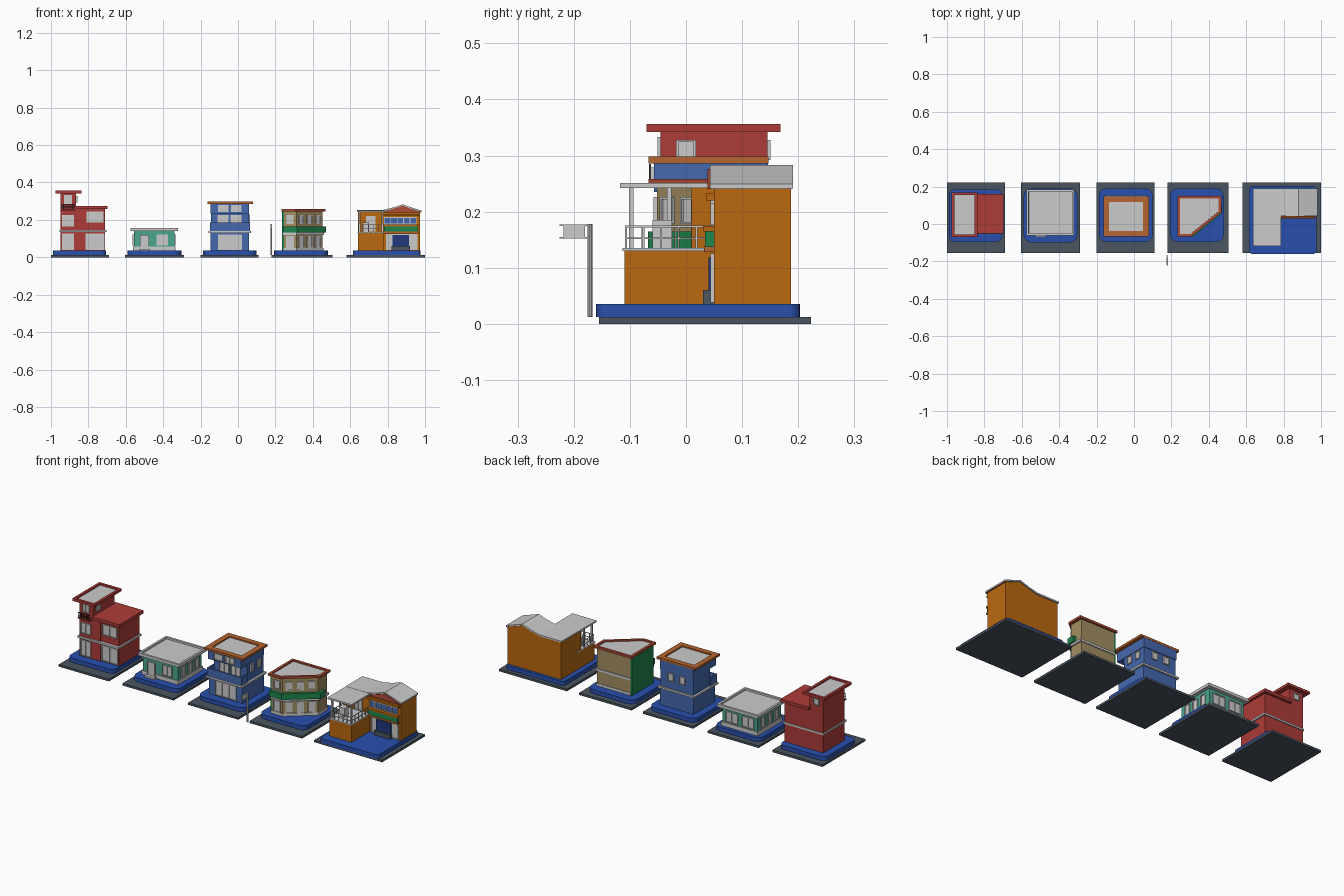
import bpy, bmesh, math
from mathutils import Matrix, Vector

if "Cube" in bpy.data.objects:
    bpy.data.objects.remove(bpy.data.objects["Cube"])

RED, BRICK, RUST = (.42, .045, .04), (.43, .075, .04), (.46, .13, .03)
BLUE, MID, TEAL = (.022, .08, .42), (.06, .14, .43), (.07, .38, .28)
TAN, GREEN, ORANGE = (.36, .27, .12), (.013, .24, .075), (.5, .14, .005)
SLATE, DARK, NAVY = (.07, .09, .115), (.03, .03, .035), (.015, .04, .2)
mats = {}


def finish(name, bm, color=None):
    bmesh.ops.recalc_face_normals(bm, faces=bm.faces[:])
    me = bpy.data.meshes.new(name)
    bm.to_mesh(me)
    bm.free()
    ob = bpy.data.objects.new(name, me)
    bpy.context.collection.objects.link(ob)
    if color:
        if color not in mats:
            mats[color] = bpy.data.materials.new("paint_%d" % len(mats))
            mats[color].diffuse_color = (*color, 1)
        me.materials.append(mats[color])
    return ob


def add_box(bm, x0, x1, y0, y1, z0, z1, mat=Matrix()):
    m = Matrix.Translation(((x0 + x1) / 2, (y0 + y1) / 2, (z0 + z1) / 2)) @ Matrix.Diagonal((x1 - x0, y1 - y0, z1 - z0, 1))
    bmesh.ops.create_cube(bm, size=1, matrix=mat @ m)


def box(name, x0, x1, y0, y1, z0, z1, color=None):
    bm = bmesh.new()
    add_box(bm, x0, x1, y0, y1, z0, z1)
    return finish(name, bm, color)


def prism_bm(pts, a, b, axis='z'):
    bm = bmesh.new()
    rows = [[bm.verts.new((p, q, h) if axis == 'z' else (p, h, q)) for p, q in pts] for h in (a, b)]
    n = len(pts)
    bm.faces.new(rows[0])
    top = bm.faces.new(rows[1])
    for i in range(n):
        j = (i + 1) % n
        bm.faces.new((rows[0][i], rows[0][j], rows[1][j], rows[1][i]))
    bmesh.ops.recalc_face_normals(bm, faces=bm.faces[:])
    return bm, top


def prism(name, pts, a, b, color=None, axis='z'):
    return finish(name, prism_bm(pts, a, b, axis)[0], color)


def rect(x0, x1, y0, y1):
    return [(x0, y0), (x1, y0), (x1, y1), (x0, y1)]


def parapet(name, pts, z0, z1, rim, color=None):
    # slab with raised rim and a grey sunken deck
    bm, top = prism_bm(pts, z0, z1)
    bmesh.ops.inset_region(bm, faces=[top], thickness=rim, use_even_offset=True)
    bmesh.ops.inset_region(bm, faces=[top], thickness=.0004, depth=-(z1 - z0) * .6)
    top.material_index = 1
    ob = finish(name, bm, color)
    if color:
        ob.data.materials.append(mats.setdefault('deck', bpy.data.materials.new("deck")))


def plot(name, gx, bx, by, r):
    # slate ground slab and rounded blue pavement
    box(name + "_ground", *gx, -.155, .223, 0, .012, SLATE)
    bm, _ = prism_bm(rect(*bx, *by), .012, .035)
    up = [e for e in bm.edges if abs((e.verts[0].co - e.verts[1].co).z) > .01]
    bmesh.ops.bevel(bm, geom=up, offset=r, segments=5, profile=.5, affect='EDGES')
    finish(name + "_pavement", bm, BLUE)


def window(name, x, y, z0, z1, w, deg=0, panes=1, color=None):
    # framed opening centred on (x, y), facing -y turned by deg
    M = Matrix.Translation((x, y, 0)) @ Matrix.Rotation(math.radians(deg), 4, 'Z')
    f = .004
    bm = bmesh.new()
    for i in range(panes + 1):
        c = -w / 2 + f / 2 + i * (w - f) / panes
        add_box(bm, c - f / 2, c + f / 2, -.006, .002, z0, z1, M)
    for a in (z0, z1 - f):
        add_box(bm, -w / 2, w / 2, -.006, .002, a, a + f, M)
    finish(name + "_frame", bm)
    bm = bmesh.new()
    add_box(bm, -w / 2 + f / 2, w / 2 - f / 2, -.002, .002, z0 + f / 2, z1 - f / 2, M)
    finish(name + "_pane", bm, color)


def railing(name, p, q, z0, z1, posts, t=.003, color=None):
    p, q = Vector((*p, 0)), Vector((*q, 0))
    d = q - p
    M = Matrix.Translation(p) @ Matrix.Rotation(math.atan2(d.y, d.x), 4, 'Z')
    L = d.length
    bm = bmesh.new()
    for z in (z1, (z0 + z1) / 2):
        add_box(bm, 0, L, -t / 2, t / 2, z - t, z, M)
    for i in range(posts):
        c = L * i / (posts - 1)
        add_box(bm, c - t / 2, c + t / 2, -t / 2, t / 2, z0, z1, M)
    finish(name, bm, color)


plot("red_house", (-1, -.69), (-.99, -.705), (-.095, .185), .03)
plot("teal_house", (-.605, -.29), (-.59, -.303), (-.098, .19), .04)
plot("blue_house", (-.2, .11), (-.188, .1), (-.095, .19), .04)
plot("tan_house", (.18, .505), (.192, .48), (-.095, .19), .04)
plot("orange_house", (.58, 1), (.614, .977), (-.16, .203), .02)

# Red house: tower and lower wing
box("red_tower", -.95, -.865, -.045, .145, .035, .345, RED)
box("red_wing", -.866, -.71, -.038, .145, .035, .26, RED)
box("red_wing_roof", -.87, -.697, -.052, .16, .258, .275, RED)
parapet("red_tower_roof", rect(-.975, -.838, -.07, .168), .342, .356, .014, RED)
box("red_ledge", -.955, -.702, -.054, .15, .136, .146)
box("red_pilaster", -.866, -.82, -.043, -.03, .035, .258, RED)
for i, (x, y, a, b, w) in enumerate([(-.908, -.045, .04, .128, .064), (-.765, -.038, .04, .128, .1),
                                     (-.908, -.045, .165, .225, .064), (-.765, -.038, .185, .245, .09),
                                     (-.908, -.045, .285, .333, .042)]):
    window("red_front_window_%d" % i, x, y, a, b, w, 0, 2)
window("red_tower_side_window", -.865, .0, .292, .328, .035, 90)
window("red_tower_back_window", -.908, .145, .292, .328, .035, 180)
box("red_balcony_floor", -.945, -.87, -.066, -.04, .25, .256, RED)
railing("red_balcony_rail", (-.943, -.064), (-.872, -.064), .256, .285, 8, .003, DARK)

# Teal house
box("teal_walls", -.557, -.34, -.045, .165, .035, .142, TEAL)
box("teal_plinth", -.562, -.335, -.05, .17, .035, .057)
parapet("teal_roof", rect(-.575, -.32, -.062, .185), .14, .156, .012)
window("teal_door", -.5, -.05, .04, .12, .048)
box("teal_door_step", -.53, -.47, -.07, -.048, .035, .045)
window("teal_front_window", -.405, -.045, .063, .122, .06, 0, 2)
for i, y in enumerate((0, .06, .12)):
    window("teal_left_window_%d" % i, -.557, y, .062, .122, .035, -90)
    window("teal_right_window_%d" % i, -.34, y, .062, .122, .035, 90)
for i, x in enumerate((-.5, -.4)):
    window("teal_back_window_%d" % i, x, .165, .062, .122, .075, 180, 2)

# Blue house: middle storey set back behind a balcony
box("blue_ground_floor", -.147, .06, -.045, .143, .035, .14, MID)
box("blue_middle_floor", -.145, .058, -.005, .143, .14, .24, MID)
box("blue_top_floor", -.147, .06, -.057, .146, .235, .29, MID)
parapet("blue_roof", rect(-.163, .079, -.067, .147), .286, .298, .03, RUST)
box("blue_ledge", -.157, .07, -.062, .152, .13, .14)
box("blue_balcony_front", -.15, .063, -.06, -.052, .14, .185, MID)
for s, x in (("left", -.15), ("right", .055)):
    box("blue_balcony_" + s, x, x + .008, -.056, 0, .14, .185, MID)
window("blue_shopfront", -.043, -.045, .04, .122, .13, 0, 3)
for i, x in enumerate((-.08, -.01)):
    window("blue_middle_window_%d" % i, x, -.005, .15, .225, .06, 0, 2)
    window("blue_top_window_%d" % i, x, -.057, .243, .279, .056, 0, 2)
    window("blue_back_window_%d" % i, x, .146, .185, .228, .035, 180)
for i, y in enumerate((.04, .1)):
    window("blue_right_window_%d" % i, .059, y, .185, .228, .03, 90)

# Tan house with chamfered corner
wall = [(.245, -.052), (.312, -.052), (.452, .062), (.452, .14), (.245, .14)]
prism("tan_walls", wall, .035, .25, TAN)
box("tan_green_side_wall", .236, .246, -.052, .14, .035, .249, GREEN)
parapet("tan_roof", [(.232, -.067), (.308, -.067), (.467, .062), (.467, .15), (.232, .15)], .246, .258, .014, BRICK)
band = [(.24, -.068), (.316, -.068), (.47, .057), (.47, .1), (.24, .1)]
prism("tan_balcony", band, .132, .165, GREEN)
prism("tan_ledge", [(.24, -.06), (.314, -.06), (.461, .06), (.461, .145), (.24, .145)], .12, .132)
prism("tan_plinth", [(.243, -.056), (.313, -.056), (.456, .061), (.456, .143), (.243, .143)], .035, .05)
window("tan_front_upper_window", .278, -.052, .178, .226, .04, 0)
window("tan_front_door", .278, -.052, .05, .115, .045, 0)
for i, t in enumerate((.18, .5, .82)):
    x, y = .312 + .14 * t, -.052 + .114 * t
    window("tan_corner_window_%d" % i, x, y, .178, .226, .034, 39.2)
    window("tan_corner_door_%d" % i, x, y, .05, .115, .036, 39.2)

# Orange house: back wing with gable, front wing with covered terrace
profile = [(.642, .242), (.77, .242), (.825, .255), (.88, .273), (.972, .242)]
prism("orange_back_wing", [(.642, .035), (.972, .035)] + profile[::-1], .05, .187, ORANGE, 'y')
roof = [(x, z + .01) for x, z in profile]
roof[0], roof[-1] = (.636, .252), (.98, .249)
prism("orange_gable_roof", [(x, z - .008) for x, z in roof] + roof[::-1], .043, .191, None, 'y')
prism("orange_gable_front", [(.77, .24), (.977, .24), (.88, .276)], .038, .05, BRICK, 'y')
box("orange_eave", .968, .979, .043, .189, .24, .249, BRICK)
box("orange_front_wing", .642, .778, -.11, .055, .035, .133, ORANGE)
box("terrace_floor", .639, .781, -.113, .05, .13, .135)
box("terrace_roof", .636, .785, -.118, .05, .242, .251)
for i, (x, y) in enumerate([(.652, -.098), (.77, -.098), (.652, -.03)]):
    box("terrace_post_%d" % i, x - .004, x + .004, y - .004, y + .004, .133, .244)
box("terrace_side_wall", .642, .65, .01, .055, .133, .243, ORANGE)
railing("terrace_front_rail", (.645, -.107), (.776, -.107), .133, .175, 6)
railing("terrace_left_rail", (.645, -.107), (.645, .01), .133, .175, 5)
railing("terrace_right_rail", (.776, -.107), (.776, .05), .133, .175, 6)
window("terrace_door", .71, .05, .137, .22, .05, 0, 2)
box("terrace_tank", .665, .7, -.06, -.025, .135, .185)
window("orange_shop", .875, .05, .038, .125, .17, 0, 3)
box("shop_shutter", .825, .915, .04, .05, .06, .118, NAVY)
box("shop_counter", .82, .92, .03, .05, .035, .06, SLATE)
box("orange_balcony_sill", .778, .965, .032, .05, .128, .138, RUST)
box("orange_green_band", .78, .962, .034, .05, .138, .165, GREEN)
box("orange_balcony_rail", .778, .965, .03, .05, .165, .174, ORANGE)
window("orange_upper_windows", .868, .05, .176, .215, .175, 0, 5, MID)
box("orange_window_hood", .776, .968, .036, .05, .22, .232, ORANGE)

# Street sign
bm = bmesh.new()
bmesh.ops.create_cone(bm, cap_ends=True, segments=10, radius1=.0045, radius2=.0045, depth=.166,
                      matrix=Matrix.Translation((.178, -.171, .095)))
finish("sign_pole", bm)
for i, z in enumerate((.152, .174)):
    box("sign_arm_%d" % i, .177, .18, -.225, -.171, z, z + .003)
box("sign_board", .175, .182, -.218, -.18, .152, .177)

for m in bpy.data.materials:
    if m.users and not m.is_grease_pencil:
        m.use_nodes = True
        m.node_tree.nodes["Principled BSDF"].inputs["Base Color"].default_value = m.diffuse_color
